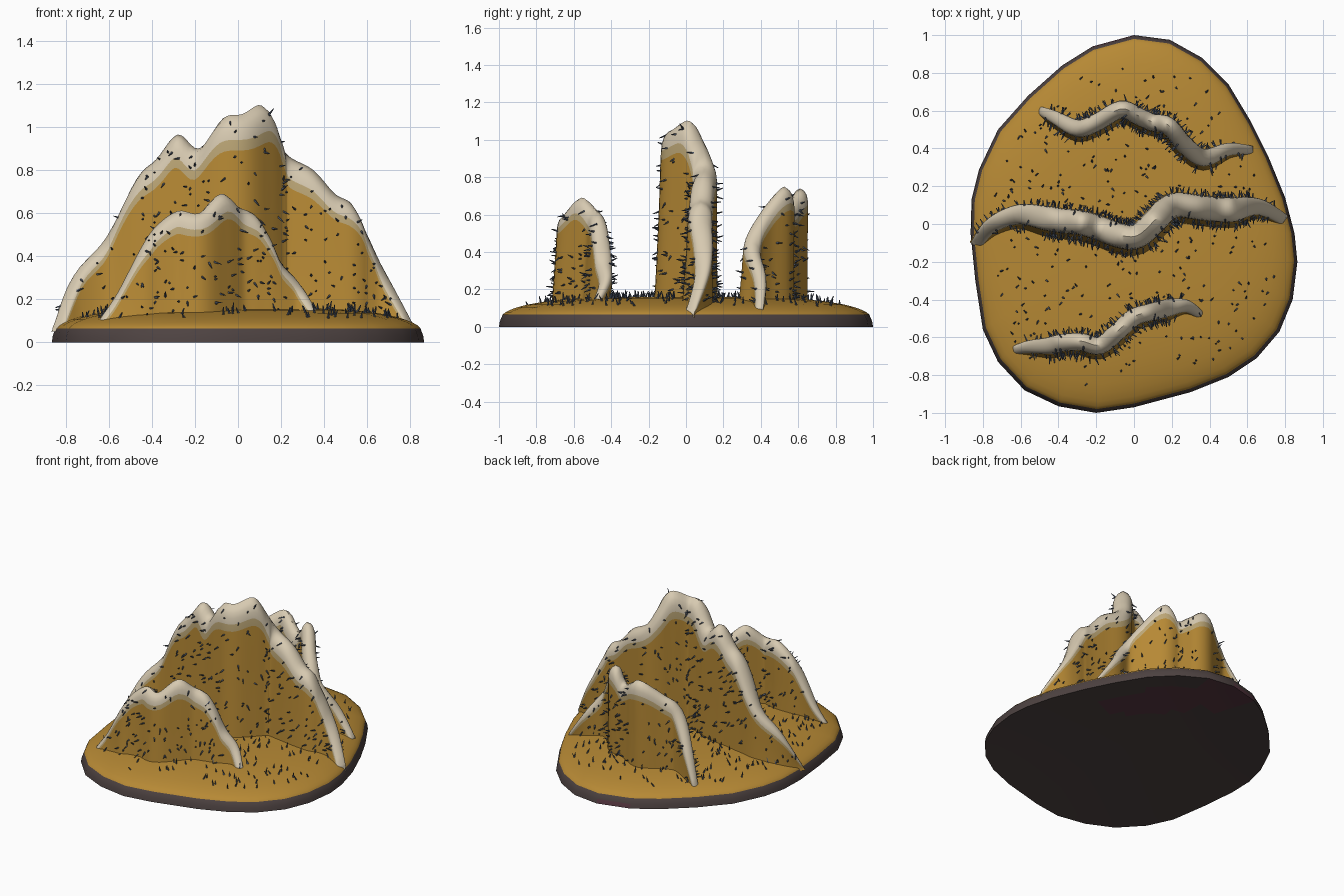
import bpy, bmesh, math, random
from mathutils import Vector, Matrix

random.seed(7)
cube = bpy.data.objects.get("Cube")
if cube:
    bpy.data.objects.remove(cube)


def material(name, color):
    m = bpy.data.materials.new(name)
    m.use_nodes = True
    rgba = (*color, 1)
    m.diffuse_color = rgba
    bsdf = m.node_tree.nodes["Principled BSDF"]
    bsdf.inputs["Base Color"].default_value = rgba
    bsdf.inputs["Roughness"].default_value = 0.8
    return m


mustard = material("mustard", (0.47, 0.25, 0.035))
tan = material("tan", (0.50, 0.38, 0.18))
cream = material("cream", (0.68, 0.59, 0.44))
dark = material("dark brown", (0.075, 0.055, 0.053))
plum = material("plum", (0.10, 0.04, 0.055))
slate = material("slate", (0.08, 0.10, 0.14))


def finish(bm, name, mats, angle=50):
    bmesh.ops.recalc_face_normals(bm, faces=bm.faces)
    mesh = bpy.data.meshes.new(name)
    bm.to_mesh(mesh)
    bm.free()
    obj = bpy.data.objects.new(name, mesh)
    bpy.context.collection.objects.link(obj)
    for m in mats:
        mesh.materials.append(m)
    bpy.ops.object.select_all(action='DESELECT')
    obj.select_set(True)
    bpy.context.view_layer.objects.active = obj
    bpy.ops.object.shade_smooth_by_angle(angle=math.radians(angle))
    return obj


def smooth_path(points, steps):
    """Catmull-Rom curve through the points."""
    pts = [Vector(p) for p in points]
    pts = [2 * pts[0] - pts[1]] + pts + [2 * pts[-1] - pts[-2]]
    out = []
    for a, b, c, d in zip(pts, pts[1:], pts[2:], pts[3:]):
        for s in range(steps):
            t = s / steps
            out.append(0.5 * (2 * b + (c - a) * t + (2 * a - 5 * b + 4 * c - d) * t ** 2
                              + (3 * b - a - 3 * c + d) * t ** 3))
    return out + [pts[-2]]


# Egg-shaped plate: rings of the outline scaled and lifted
outline = [(0, 1), (.19, .975), (.36, .88), (.5, .74), (.62, .54), (.71, .36), (.8, .14),
           (.85, -.05), (.865, -.2), (.84, -.4), (.77, -.57), (.65, -.71), (.5, -.81),
           (.3, -.89), (0, -.97), (-.2, -1), (-.4, -.965), (-.58, -.88), (-.72, -.73),
           (-.8, -.56), (-.84, -.3), (-.865, -.05), (-.86, .13), (-.82, .29), (-.72, .5),
           (-.56, .68), (-.38, .84), (-.22, .94)]


def dome(r):
    return 0.065 + 0.095 * (1 - (r / 0.98) ** 4) ** 0.7 if r < 0.98 else 0.065


def in_plum_patch(c):
    near = Vector((c.x - 0.12, c.y - 0.68))
    along = near.dot(Vector((-0.6, 0.8)))
    across = near.dot(Vector((0.8, 0.6)))
    return (along / 0.62) ** 2 + (across / 0.17) ** 2 < 1


def build_plate():
    under = [(r / 12, 0.03 * (1 - (r / 12) ** 2)) for r in range(1, 13)]
    top = [(r, dome(r)) for r in (0.98, 0.965, 0.94, 0.9, 0.85, 0.75, 0.6, 0.4, 0.2)]
    bm = bmesh.new()
    rings = [[bm.verts.new((x * r, y * r, z)) for x, y in outline]
             for r, z in under + [(0.995, 0.03)] + top]
    n = len(outline)
    for k, (low, high) in enumerate(zip(rings, rings[1:])):
        for i in range(n):
            f = bm.faces.new((low[i], low[(i + 1) % n], high[(i + 1) % n], high[i]))
            c = f.calc_center_median()
            if k > len(under):
                f.material_index = 0
            else:
                f.material_index = 2 if k < len(under) and in_plum_patch(c) else 1
    for ring, z, index in ((rings[0], 0.03, 1), (rings[-1], dome(0), 0)):
        tip = bm.verts.new((0, 0, z))
        for i in range(n):
            bm.faces.new((ring[i], ring[(i + 1) % n], tip)).material_index = index
    finish(bm, "base_plate", (mustard, dark, plum))


build_plate()

# Spines are gathered as (position, direction, length)
spines = []


def build_ridge(name, crest, half, spine_count):
    """Wavy upright wall below a crest line, with a rounded pale cap."""
    path = smooth_path(crest, 5)
    foot = 0.05
    # (share of cap depth from the crest, share of width)
    cap = [(1, .84), (.7, .82), (.45, .76), (.25, .62), (.1, .38)]
    body = [(0, 1.1), (.35, .98), (.7, .88)]
    bm = bmesh.new()
    sections, sides = [], []
    last = len(path) - 1
    for i, p in enumerate(path):
        tangent = path[min(i + 1, last)] - path[max(i - 1, 0)]
        normal = Vector((-tangent.y, tangent.x, 0)).normalized()
        end = min(i, last - i) / last
        width = half * (0.45 + 0.55 * min(1, end / 0.18))
        height = max(p.z - foot, 0.02)
        depth = min(0.035 + 0.13 * height, height * 0.8)
        rows = [(foot + t * (height - depth), w) for t, w in body]
        rows += [(foot + height - t * depth, w) for t, w in cap]

        def place(z, w):
            lean = -0.02 * (1 - (z - foot) / height)
            return Vector((p.x, p.y + lean, z)) + normal * w * width

        left = [place(z, w) for z, w in rows]
        right = [place(z, -w) for z, w in rows]
        ring = left + [Vector((p.x, p.y, foot + height))] + right[::-1]
        sections.append([bm.verts.new(v) for v in ring])
        sides.append((left, right, normal))
    m = len(sections[0])
    body_rows = len(body)
    for a, b in zip(sections, sections[1:]):
        for j in range(m):
            f = bm.faces.new((a[j], a[(j + 1) % m], b[(j + 1) % m], b[j]))
            row = min(j, m - 2 - j)
            f.material_index = 0 if row < body_rows else 1 if row == body_rows else 2
    for ring in (sections[0], sections[-1]):
        bm.faces.new(ring).material_index = 2
    finish(bm, name, (mustard, tan, cream))

    # Spines stand out from both sides, spread evenly by wall area
    while spine_count:
        left, right, normal = random.choice(sides)
        sign = random.choice((1, -1))
        side = left if sign > 0 else right
        z = random.uniform(0.12, 1.1)
        for low, high in zip(side, side[1:]):
            if low.z <= z < high.z:
                pos = low.lerp(high, (z - low.z) / (high.z - low.z))
                jitter = Vector([random.uniform(-.5, .5) for _ in range(3)])
                spines.append((pos, normal * sign + jitter, random.uniform(.025, .045)))
                spine_count -= 1
                break


build_ridge("middle_ridge", [
    (-.84, -.1, .08), (-.75, 0, .32), (-.61, .055, .49), (-.47, .035, .76), (-.38, .02, .85),
    (-.28, .01, .965), (-.18, -.02, .9), (-.07, -.06, 1.04), (.02, -.06, 1.06),
    (.11, .02, 1.1), (.17, .08, .98), (.23, .105, .87), (.35, .09, .8), (.45, .08, .69),
    (.53, .08, .64), (.6, .095, .5), (.68, .09, .33), (.8, .03, .1)], 0.078, 420)
build_ridge("front_ridge", [
    (-.64, -.66, .11), (-.56, -.645, .23), (-.45, -.64, .44), (-.38, -.625, .54),
    (-.28, -.62, .61), (-.18, -.64, .6), (-.08, -.56, .69), (0, -.49, .63), (.08, -.465, .59),
    (.14, -.45, .5), (.2, -.435, .37), (.28, -.43, .28), (.36, -.48, .15)], 0.056, 190)
build_ridge("back_ridge", [
    (-.5, .61, .11), (-.42, .57, .33), (-.3, .51, .57), (-.2, .54, .65), (-.07, .61, .74),
    (.02, .575, .69), (.1, .54, .65), (.18, .525, .75), (.27, .42, .63), (.37, .355, .48),
    (.5, .4, .3), (.63, .4, .11)], 0.056, 220)

# Short upright spines over the plate
for _ in range(330):
    i = random.randrange(len(outline))
    a, b = Vector(outline[i - 1]), Vector(outline[i])
    r = 0.88 * math.sqrt(random.random())
    p = a.lerp(b, random.random()) * r
    tilt = Vector((random.uniform(-.5, .5), random.uniform(-.5, .5), 1))
    spines.append((Vector((p.x, p.y, dome(r))), tilt, random.uniform(.025, .045)))


def build_spines():
    bm = bmesh.new()
    for pos, direction, length in spines:
        turn = Vector((0, 0, 1)).rotation_difference(direction.normalized()).to_matrix().to_4x4()
        lift = Matrix.Translation((0, 0, length * 0.4))
        bmesh.ops.create_cone(bm, segments=4, radius1=0.006, radius2=0.002, depth=length,
                              cap_ends=True, matrix=Matrix.Translation(pos) @ turn @ lift)
    finish(bm, "spines", (slate,), 30)


build_spines()
